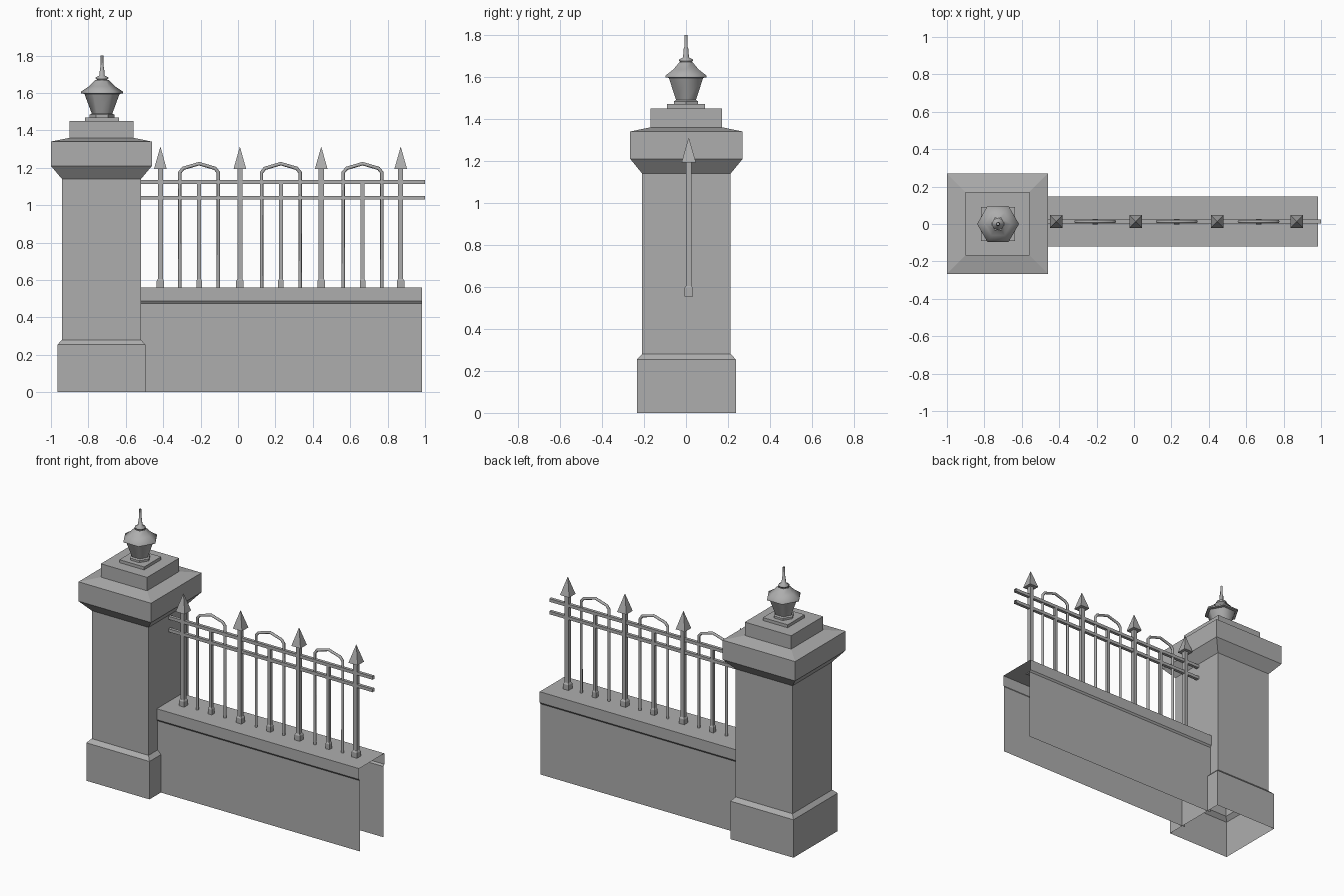
import bpy, bmesh, math

if "Cube" in bpy.data.objects:
    bpy.data.objects.remove(bpy.data.objects["Cube"])

PX = -0.73    # pillar centre in x
FY = 0.013    # wall and fence centre line in y

grey = bpy.data.materials.new("dark_grey")
grey.diffuse_color = (0.42, 0.42, 0.42, 1)
grey.use_nodes = True
grey.node_tree.nodes["Principled BSDF"].inputs["Base Color"].default_value = grey.diffuse_color


def finish(name, bm, smooth=False):
    bmesh.ops.recalc_face_normals(bm, faces=bm.faces)
    for f in bm.faces:
        f.smooth = smooth and len(f.verts) == 4
    me = bpy.data.meshes.new(name)
    bm.to_mesh(me)
    bm.free()
    me.materials.append(grey)
    ob = bpy.data.objects.new(name, me)
    bpy.context.collection.objects.link(ob)
    return ob


def loft(name, rings, cap_bottom=True, cap_top=True, smooth=False):
    """Skin a list of equally long point rings."""
    bm = bmesh.new()
    vs = [[bm.verts.new(p) for p in r] for r in rings]
    n = len(vs[0])
    for a, b in zip(vs, vs[1:]):
        for i in range(n):
            j = (i + 1) % n
            bm.faces.new((a[i], a[j], b[j], b[i]))
    if cap_bottom:
        bm.faces.new(vs[0][::-1])
    if cap_top:
        bm.faces.new(vs[-1])
    return finish(name, bm, smooth)


def rect(cx, cy, hx, hy, z):
    return [(cx + sx * hx, cy + sy * hy, z) for sx, sy in ((-1, -1), (1, -1), (1, 1), (-1, 1))]


def ngon(cx, cy, r, z, n=6):
    return [(cx + r * math.cos(math.tau * i / n), cy + r * math.sin(math.tau * i / n), z)
            for i in range(n)]


def lathe(name, profile, cx, cy, n=6):
    return loft(name, [ngon(cx, cy, r, z, n) for r, z in profile], False, False, True)


# Stone pillar with base, shaft and flared cap (half x, half y, z), open underneath
pillar = [(0.235, 0.235, 0), (0.235, 0.235, 0.255), (0.211, 0.211, 0.28),
          (0.211, 0.211, 1.14), (0.27, 0.268, 1.21), (0.27, 0.268, 1.34),
          (0.172, 0.17, 1.36), (0.172, 0.17, 1.45)]
loft("pillar", [rect(PX, 0.002, hx, hy, z) for hx, hy, z in pillar], cap_bottom=False)

# Lamp: square plinth, hexagonal foot, glass body, concave roof and finial
LX = PX + 0.003
loft("lamp_plinth", [rect(LX, 0, 0.092, 0.09, z) for z in (1.45, 1.47)])
loft("lamp_foot", [ngon(LX, 0, r, z) for r, z in ((0.066, 1.47), (0.066, 1.484), (0.054, 1.49))])
lathe("lamp_body", [(0.053, 1.485), (0.094, 1.595)], LX, 0)
lathe("lamp_eave", [(0.094, 1.595), (0.112, 1.598)], LX, 0)
lathe("lamp_roof", [(0.112, 1.598), (0.112, 1.607), (0.07, 1.635), (0.036, 1.67)], LX, 0)
lathe("lamp_finial", [(0.022, 1.668), (0.034, 1.677), (0.034, 1.683), (0.014, 1.693),
                      (0.011, 1.735), (0.008, 1.74), (0.007, 1.80)], LX, 0, n=8)

# Low wall: thin shell with overhanging coping, open at the end and underneath
section = [(-0.125, 0), (-0.125, 0.475), (-0.134, 0.487), (-0.134, 0.56)]
section += [(-y, z) for y, z in reversed(section)]
bm = bmesh.new()
ends = [[bm.verts.new((x, FY + y, z)) for y, z in section] for x in (-0.52, 0.985)]
for i in range(len(section) - 1):
    bm.faces.new((ends[0][i], ends[1][i], ends[1][i + 1], ends[0][i + 1]))
finish("low_wall", bm)


def bar(name, x, h, top):
    """Square upright bar."""
    loft(name, [rect(x, FY, h, h, z) for z in (0.56, top)])


def collar(name, x, h):
    """Square collar at the bottom of a bar."""
    loft(name, [rect(x, FY, h, h, 0.555), rect(x, FY, h, h, 0.595),
                rect(x, FY, h * 0.7, h * 0.7, 0.605)])


# Spear-topped posts
for i, x in enumerate((-0.415, 0.01, 0.445, 0.87)):
    bar(f"spear_post_{i}", x, 0.0135, 1.20)
    collar(f"spear_collar_{i}", x, 0.02)
    loft(f"spear_head_{i}", [rect(x, FY, 0.034, 0.034, 1.193),
                             rect(x, FY, 0.001, 0.001, 1.31)])

# Short bars between them, each under a round-topped hoop
for i, x in enumerate((-0.208, 0.229, 0.666)):
    bar(f"short_bar_{i}", x, 0.0105, 1.125)
    collar(f"short_collar_{i}", x, 0.015)
    half = [(-0.103, 0.56), (-0.103, 1.175), (-0.085, 1.197)]
    path = half + [(0, 1.222)] + [(-a, z) for a, z in reversed(half)]
    cu = bpy.data.curves.new(f"hoop_{i}", 'CURVE')
    cu.dimensions = '3D'
    cu.bevel_depth = 0.0095
    cu.bevel_resolution = 1
    cu.materials.append(grey)
    sp = cu.splines.new('POLY')
    sp.use_smooth = True
    sp.points.add(len(path) - 1)
    for p, (a, z) in zip(sp.points, path):
        p.co = (x + a, FY, z, 1)
    bpy.context.collection.objects.link(bpy.data.objects.new(f"hoop_{i}", cu))

# Two long rails
for i, z in enumerate((1.04, 1.124)):
    h = 0.0105
    loft(f"rail_{i}", [[(x, FY + a * h, z + b * h) for a, b in ((-1, -1), (1, -1), (1, 1), (-1, 1))]
                       for x in (-0.53, 1.0)], cap_bottom=False, cap_top=False)
